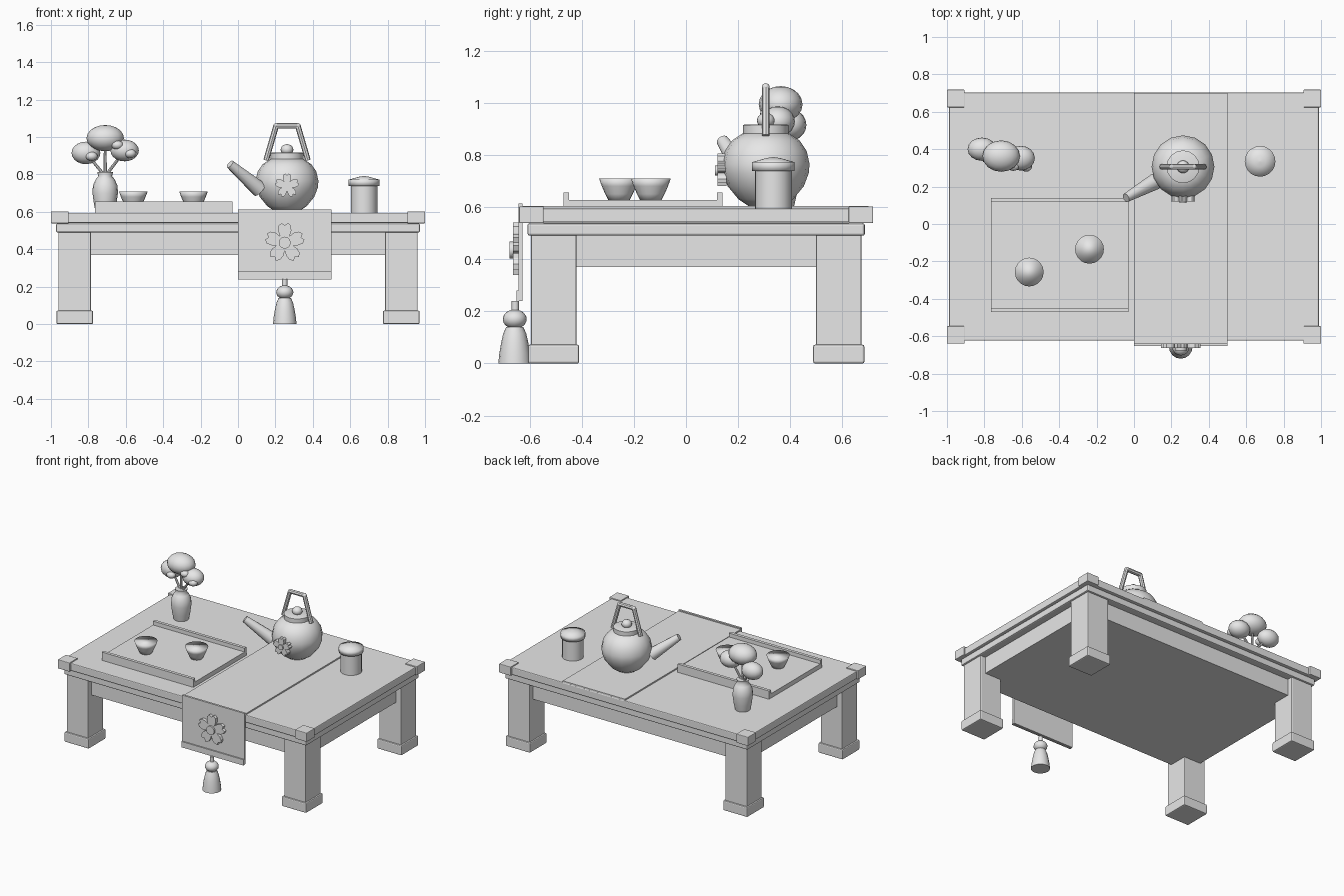
import bpy, bmesh, math
from mathutils import Vector

if "Cube" in bpy.data.objects:
    bpy.data.objects.remove(bpy.data.objects["Cube"])

grey = bpy.data.materials.new("light_grey")
grey.diffuse_color = (0.8, 0.8, 0.8, 1)
grey.use_nodes = True
grey.node_tree.nodes["Principled BSDF"].inputs["Base Color"].default_value = grey.diffuse_color
CY = 0.039       # table centre in y
TOP = 0.595      # table top height


def finish(name, bm, smooth=None, bevel=0):
    """Turn a bmesh into an object; smooth is an edge angle in degrees."""
    bmesh.ops.recalc_face_normals(bm, faces=bm.faces)
    me = bpy.data.meshes.new(name)
    bm.to_mesh(me)
    bm.free()
    me.materials.append(grey)
    ob = bpy.data.objects.new(name, me)
    bpy.context.collection.objects.link(ob)
    if bevel:
        mod = ob.modifiers.new("soft_edges", 'BEVEL')
        mod.width = bevel
        mod.segments = 2
    if smooth:
        bpy.ops.object.select_all(action='DESELECT')
        ob.select_set(True)
        bpy.context.view_layer.objects.active = ob
        bpy.ops.object.shade_smooth_by_angle(angle=math.radians(smooth))
    return ob


def box(name, x, y, z, bevel=0):
    """Box from (low, high) pairs."""
    bm = bmesh.new()
    bmesh.ops.create_cube(bm, size=1)
    for v in bm.verts:
        v.co = [(a + b) / 2 + c * (b - a) for c, (a, b) in zip(v.co, (x, y, z))]
    return finish(name, bm, bevel=bevel)


def lathe(name, x, y, profile, n=16, angle=40):
    """Closed turned shape from (radius, height) points."""
    bm = bmesh.new()
    rings = [[bm.verts.new((x + r * math.cos(math.tau * i / n),
                            y + r * math.sin(math.tau * i / n), z))
              for i in range(n)] for r, z in profile]
    for a, b in zip(rings, rings[1:]):
        for i in range(n):
            j = (i + 1) % n
            bm.faces.new((a[i], a[j], b[j], b[i]))
    bm.faces.new(rings[0])
    bm.faces.new(rings[-1])
    return finish(name, bm, angle)


def ball(name, centre, radii):
    bm = bmesh.new()
    bmesh.ops.create_uvsphere(bm, u_segments=16, v_segments=10, radius=1)
    for v in bm.verts:
        v.co = [c + r * q for c, r, q in zip(centre, radii, v.co)]
    return finish(name, bm, 60)


def rod(name, a, b, r1, r2, n=12):
    """Tapered rod from a to b."""
    a, b = Vector(a), Vector(b)
    bm = bmesh.new()
    bmesh.ops.create_cone(bm, cap_ends=True, segments=n, radius1=r1, radius2=r2,
                          depth=(b - a).length)
    q = (b - a).to_track_quat('Z', 'Y')
    for v in bm.verts:
        v.co = q @ v.co + (a + b) / 2
    return finish(name, bm, 40)


def blossom(name, x, z, radius, y0, y1):
    """Five notched petals, extruded from y0 to y1, with a round centre."""
    petal = [(-36, .42), (-29, .68), (-20, .9), (-9, 1), (0, .86), (9, 1), (20, .9), (29, .68)]
    bm = bmesh.new()
    pts = []
    for k in range(5):
        for d, r in petal:
            t = math.radians(90 + 72 * k + d)
            pts.append((x + radius * r * math.cos(t), z + radius * r * math.sin(t)))
    front = [bm.verts.new((px, y0, pz)) for px, pz in pts]
    back = [bm.verts.new((px, y1, pz)) for px, pz in pts]
    for ring, y in ((front, y0), (back, y1)):
        c = bm.verts.new((x, y, z))
        for i in range(len(ring)):
            bm.faces.new((c, ring[i], ring[(i + 1) % len(ring)]))
    for i in range(len(pts)):
        j = (i + 1) % len(pts)
        bm.faces.new((front[i], front[j], back[j], back[i]))
    finish(name, bm)
    rod(name + "_centre", (x, y1, z), (x, y0 - 0.12 * radius, z), 0.3 * radius, 0.3 * radius)


# Table: top, lower moulding, solid apron
box("table_top", (-.988, .988), (CY - .663, CY + .663), (.54, TOP), .006)
box("table_moulding", (-.973, .973), (CY - .647, CY + .647), (.49, .538), .008)
box("apron", (-.92, .92), (CY - .595, CY + .595), (.37, .49))

# Legs, feet and corner caps
for sx, side in ((-1, "left"), (1, "right")):
    for sy, end in ((-1, "front"), (1, "back")):
        def post(name, cx, cy, half, z, bevel):
            x, y = sx * cx, CY + sy * cy
            box(f"{name}_{end}_{side}", (x - half, x + half), (y - half, y + half), z, bevel)
        post("leg", .873, .547, .087, (.03, .495), .005)
        post("foot", .873, .547, .098, (0, .072), .007)
        post("corner_cap", .953, .632, .047, (.538, .603), .004)

# Table runner with hanging front, hem, emblem and tassel
box("runner", (0, .5), (-.63, .70), (TOP - .005, .605))
box("runner_drop", (0, .5), (-.642, -.627), (.24, .613))
box("runner_hem", (0, .5), (-.651, -.64), (.238, .28))
blossom("runner_emblem", .25, .435, .107, -.664, -.64)
rod("tassel_cord", (.25, -.655, .19), (.25, -.655, .24), .014, .014)
ball("tassel_knot", (.25, -.657, .17), (.046, .046, .037))
lathe("tassel_skirt", .25, -.657, [(.063, 0), (.059, .04), (.052, .08), (.044, .115), (.033, .14)])

# Tray with two rails
box("tray", (-.765, -.03), (-.47, .14), (TOP - .003, .627))
box("tray_rail_front", (-.765, -.03), (-.47, -.448), (.6, .655))
box("tray_rail_back", (-.765, -.03), (.118, .14), (.6, .655))

# Tea cups
for i, (x, y) in enumerate(((-.56, -.257), (-.238, -.135))):
    lathe(f"cup_{i + 1}", x, y, [(.04, .625), (.053, .65), (.066, .68), (.077, .71)], 20, 180)

# Teapot
PX, PY = .262, .306
lathe("teapot_body", PX, PY, [(.065, .603), (.105, .63), (.146, .68), (.165, .73), (.168, .765),
                              (.157, .815), (.13, .855), (.085, .885)], 16, 60)
lathe("teapot_lid", PX, PY, [(.088, .878), (.088, .914), (.08, .917)], 16)
ball("teapot_knob", (PX, PY, .932), (.034, .034, .03))
rod("teapot_spout", (.115, .228, .72), (-.043, .14, .855), .044, .024)
blossom("teapot_emblem", .262, .74, .066, .12, .155)
grip = [(-.112, .875), (-.058, 1.06), (.058, 1.06), (.112, .875)]
for i, ((x0, z0), (x1, z1)) in enumerate(zip(grip, grip[1:])):
    rod(f"teapot_handle_{i + 1}", (PX + x0, PY, z0), (PX + x1, PY, z1), .015, .015, 8)
for s in (-1, 1):
    ball("handle_joint", (PX + s * .058, PY, 1.06), (.015, .015, .015))

# Lidded canister
lathe("canister", .674, .335, [(.071, TOP), (.071, .745)], 20)
lathe("canister_lid", .674, .335, [(.082, .738), (.082, .772), (.03, .787), (.002, .792)], 20, 180)

# Vase with three flower heads on stems
VX, VY = -.71, .363
lathe("vase", VX, VY, [(.05, TOP), (.06, .64), (.068, .7), (.066, .74), (.05, .775),
                       (.037, .79), (.042, .813)], 16, 60)
heads = [((VX, VY, .994), (.1, .084, .07)),
         ((-.813, .4, .915), (.077, .062, .06)),
         ((-.606, .352, .928), (.076, .066, .058))]
for i, (c, r) in enumerate(heads):
    ball(f"flower_head_{i + 1}", c, r)
    rod(f"flower_stem_{i + 1}", (VX, VY, .79), c, .009, .007, 8)
for i, c in enumerate(((-.783, .352, .897), (-.645, .312, .957), (-.577, .308, .912))):
    ball(f"flower_bud_{i + 1}", c, (.032, .028, .024))
